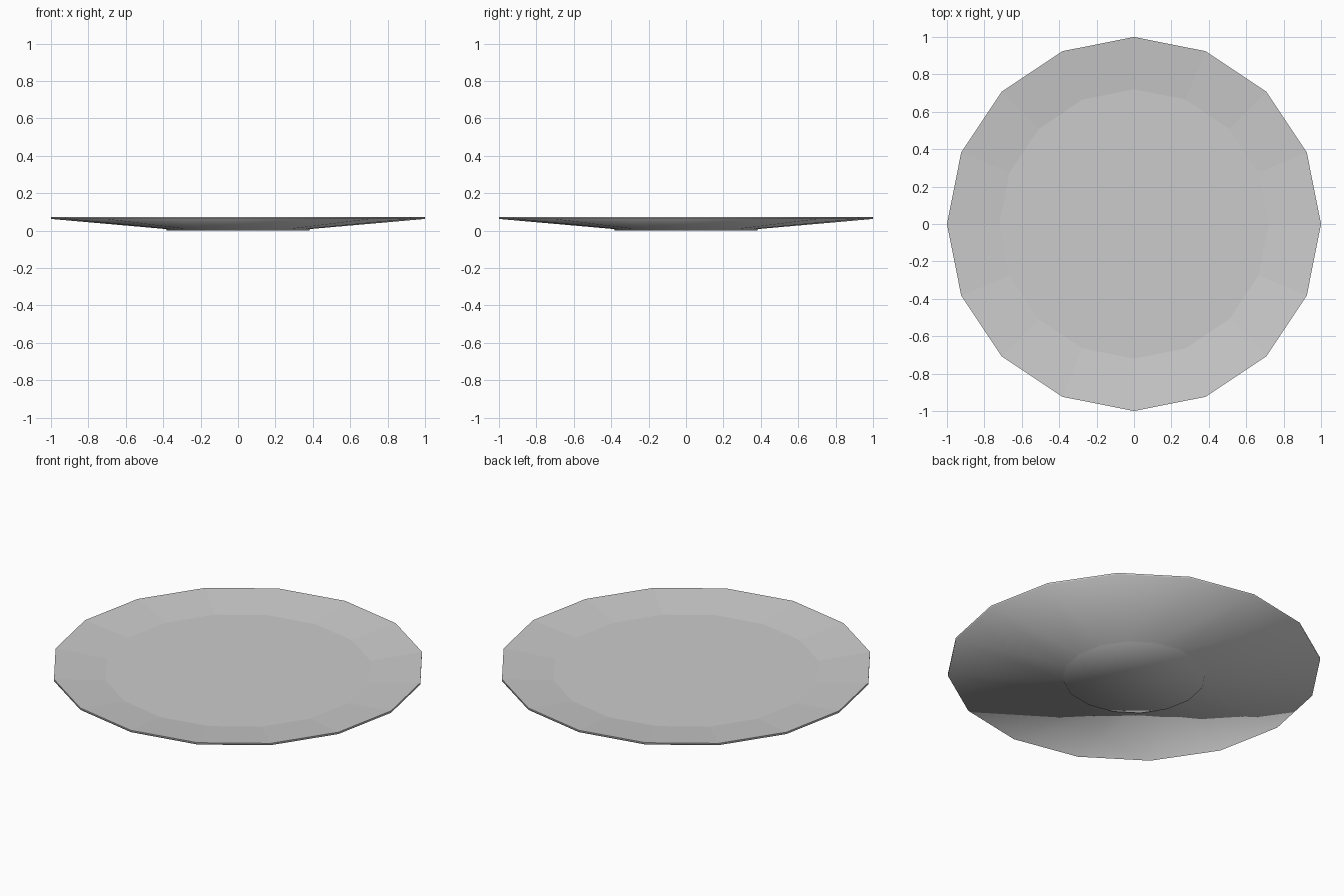
import bpy, bmesh, math

if "Cube" in bpy.data.objects:
    bpy.data.objects.remove(bpy.data.objects["Cube"])

SIDES = 16

# Plate profile from the foot, over the rim, to the inner floor: (radius, height)
profile = [(0.38, 0.0), (0.385, 0.008), (1.0, 0.062), (1.0, 0.073), (0.72, 0.043)]

bm = bmesh.new()
rings = []
for r, z in profile:
    rings.append([bm.verts.new((r * math.cos(2 * math.pi * i / SIDES),
                                r * math.sin(2 * math.pi * i / SIDES), z))
                  for i in range(SIDES)])

# Side bands: the underside and outer edge are smooth, the upper rim is faceted
for k, (a, b) in enumerate(zip(rings, rings[1:])):
    for i in range(SIDES):
        j = (i + 1) % SIDES
        f = bm.faces.new((a[i], a[j], b[j], b[i]))
        f.smooth = k < 3

# Flat foot and flat inner floor
foot = bm.faces.new(rings[0][::-1])
foot.smooth = True
bm.faces.new(rings[-1])

mesh = bpy.data.meshes.new("plate")
bm.to_mesh(mesh)
bm.free()
plate = bpy.data.objects.new("plate", mesh)
bpy.context.collection.objects.link(plate)
